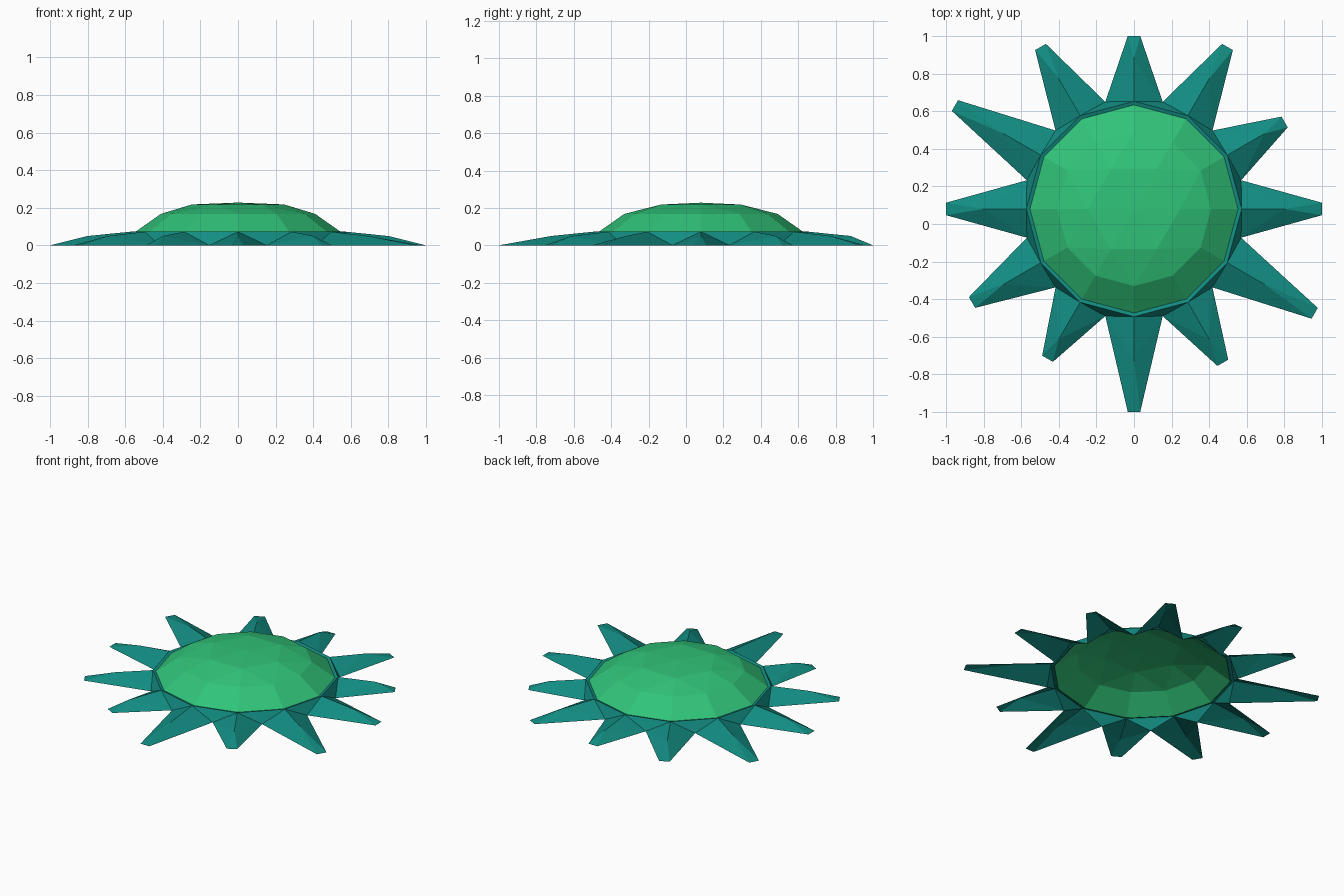
import bpy, bmesh
from math import sin, cos, radians

if "Cube" in bpy.data.objects:
    bpy.data.objects.remove(bpy.data.objects["Cube"])

CY = 0.08          # the body sits slightly behind the middle
N = 12


def material(name, rgb):
    m = bpy.data.materials.new(name)
    m.diffuse_color = (*rgb, 1)
    m.use_nodes = True
    m.node_tree.nodes["Principled BSDF"].inputs["Base Color"].default_value = m.diffuse_color
    return m


def polar(r, deg, z, side=0.0):
    a = radians(deg)
    return (r * cos(a) - side * sin(a), CY + r * sin(a) + side * cos(a), z)


def finish(bm, name, mat):
    bm.normal_update()
    # open shells: every face should look upwards
    for f in bm.faces:
        if f.normal.z < 0:
            f.normal_flip()
    me = bpy.data.meshes.new(name)
    bm.to_mesh(me)
    bm.free()
    me.materials.append(mat)
    ob = bpy.data.objects.new(name, me)
    bpy.context.collection.objects.link(ob)
    return ob


green = material("leaf green", (0.03, 0.55, 0.19))
teal = material("deep teal", (0.006, 0.265, 0.225))

# Faceted open dome: two 12-sided rings, a hexagon ring and the apex
bm = bmesh.new()
rim = [bm.verts.new(polar(0.555, 30 * i, 0.066)) for i in range(N)]
mid = [bm.verts.new(polar(0.41, 30 * i, 0.168)) for i in range(N)]
hexa = [bm.verts.new(polar(0.245, 60 * i, 0.218)) for i in range(6)]
apex = bm.verts.new((0, CY, 0.228))
for i in range(N):
    j = (i + 1) % N
    bm.faces.new((rim[i], rim[j], mid[j], mid[i]))
for i in range(6):
    j = (i + 1) % 6
    a, b, c = mid[2 * i], mid[2 * i + 1], mid[(2 * i + 2) % N]
    bm.faces.new((a, b, hexa[i]))
    bm.faces.new((b, c, hexa[j]))
    bm.faces.new((b, hexa[j], hexa[i]))
    bm.faces.new((hexa[i], hexa[j], apex))
finish(bm, "dome", green)

# Collar and twelve ridged rays of different lengths, counter-clockwise from +x
lengths = [1.0, 0.925, 0.995, 0.92, 0.995, 1.10, 1.0, 0.995, 0.92, 1.08, 0.945, 1.11]
bm = bmesh.new()
inner = [bm.verts.new(polar(0.55, 30 * i, 0.066)) for i in range(N)]
outer = [bm.verts.new(polar(0.573, 30 * i, 0.073)) for i in range(N)]
valley = [bm.verts.new(polar(0.59, 30 * i + 15, 0)) for i in range(N)]
for i, r in enumerate(lengths):
    j = (i + 1) % N
    bm.faces.new((inner[i], outer[i], outer[j], inner[j]))
    bm.faces.new((outer[i], valley[i], outer[j]))
    ridge = bm.verts.new(polar(0.80, 30 * i, 0.05))
    tip_l = bm.verts.new(polar(r, 30 * i, 0, 0.033))
    tip_r = bm.verts.new(polar(r, 30 * i, 0, -0.033))
    bm.faces.new((ridge, tip_r, tip_l))
    for base, tip in ((valley[i], tip_l), (valley[i - 1], tip_r)):
        bm.faces.new((outer[i], base, ridge))
        bm.faces.new((base, tip, ridge))
finish(bm, "rays", teal)
